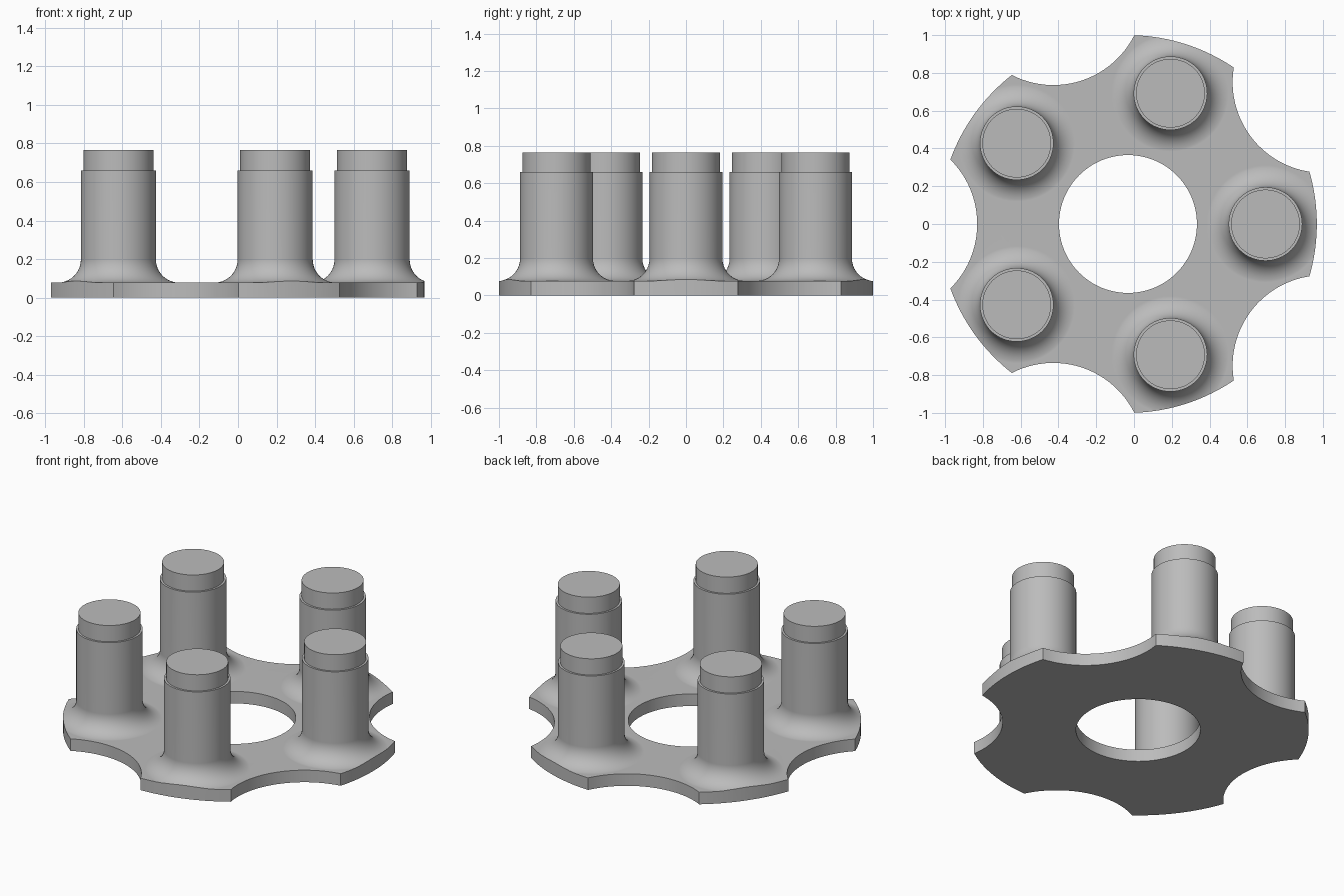
import bpy, bmesh
from math import sin, cos, pi, atan2, radians, acos
from mathutils import Matrix, Vector

if "Cube" in bpy.data.objects:
    bpy.data.objects.remove(bpy.data.objects["Cube"], do_unlink=True)

CENTRE_X = -0.032
COUNT = 5
PLATE_R, PLATE_H, HOLE_R = 1.0, 0.078, 0.365
NOTCH_R, NOTCH_DIST = 0.48, 1.278
POST_DIST, POST_R, TIP_R = 0.728, 0.195, 0.182
SHOULDER_Z, TOP_Z, FILLET = 0.66, 0.765, 0.12
STEP = 2 * pi / COUNT

steel = bpy.data.materials.new("plain grey")
steel.use_nodes = True
grey = (0.5, 0.5, 0.5, 1)
steel.diffuse_color = grey
steel.node_tree.nodes["Principled BSDF"].inputs["Base Color"].default_value = grey


def make_object(name, bm):
    bmesh.ops.recalc_face_normals(bm, faces=bm.faces)
    mesh = bpy.data.meshes.new(name)
    bm.to_mesh(mesh)
    bm.free()
    mesh.materials.append(steel)
    obj = bpy.data.objects.new(name, mesh)
    bpy.context.collection.objects.link(obj)
    return obj


def cylinder(name, radius, z0, z1, sides):
    bm = bmesh.new()
    bmesh.ops.create_cone(bm, cap_ends=True, segments=sides, radius1=radius, radius2=radius,
                          depth=z1 - z0, matrix=Matrix.Translation((0, 0, (z0 + z1) / 2)))
    return make_object(name, bm)


def combine(target, tool, operation):
    mod = target.modifiers.new(operation.lower(), "BOOLEAN")
    mod.operation, mod.solver, mod.object = operation, "EXACT", tool
    bpy.ops.object.select_all(action="DESELECT")
    bpy.context.view_layer.objects.active = target
    target.select_set(True)
    bpy.ops.object.modifier_apply(modifier=mod.name)
    bpy.data.objects.remove(tool, do_unlink=True)


# Scalloped outline: outer arcs alternating with concave notches
def outline_points():
    along = (PLATE_R**2 + NOTCH_DIST**2 - NOTCH_R**2) / (2 * NOTCH_DIST)
    half = acos(along / PLATE_R)              # half angle of a notch at the rim
    tip = Vector((along - NOTCH_DIST, PLATE_R * sin(half)))
    sweep = pi - atan2(tip.y, tip.x)          # half angle of the notch arc
    points = []
    for k in range(COUNT):
        mid = k * STEP
        reach = STEP / 2 - half
        for i in range(17):
            a = mid - reach + 2 * reach * i / 16
            points.append((PLATE_R * cos(a), PLATE_R * sin(a)))
        turn = mid + STEP / 2
        for i in range(1, 24):
            a = turn + pi + sweep * (1 - 2 * i / 24)
            points.append((NOTCH_DIST * cos(turn) + NOTCH_R * cos(a),
                           NOTCH_DIST * sin(turn) + NOTCH_R * sin(a)))
    return points


# Five stepped posts with a flared foot, turned from one profile
def posts():
    foot_z = PLATE_H - 0.0004
    profile = [(0, PLATE_H / 2), (POST_R + FILLET, PLATE_H / 2)]
    for i in range(11):
        a = pi / 2 * i / 10
        profile.append((POST_R + FILLET * (1 - sin(a)), foot_z + FILLET * (1 - cos(a))))
    profile += [(POST_R, SHOULDER_Z), (TIP_R, SHOULDER_Z), (TIP_R, TOP_Z), (0, TOP_Z)]
    bm = bmesh.new()
    for k in range(COUNT):
        place = Matrix.Rotation(k * STEP, 4, "Z") @ Matrix.Translation((POST_DIST, 0, 0))
        verts = [bm.verts.new(place @ Vector((r, 0, z))) for r, z in profile]
        edges = [bm.edges.new(pair) for pair in zip(verts, verts[1:])]
        bmesh.ops.spin(bm, geom=verts + edges, cent=place.translation, axis=(0, 0, 1),
                       angle=2 * pi, steps=64, use_duplicate=False)
    bmesh.ops.remove_doubles(bm, verts=bm.verts, dist=0.00005)
    return make_object("posts", bm)


# Oversized slab with posts, trimmed to the outline
flange = cylinder("flange_with_posts", 1.2, 0, PLATE_H, 64)
combine(flange, posts(), "UNION")

bm = bmesh.new()
face = bm.faces.new([bm.verts.new((x, y, -0.2)) for x, y in outline_points()])
wall = bmesh.ops.extrude_face_region(bm, geom=[face])["geom"]
bmesh.ops.translate(bm, vec=(0, 0, 1.2), verts=[v for v in wall if isinstance(v, bmesh.types.BMVert)])
combine(flange, make_object("outline_trim", bm), "INTERSECT")

# Central bore
combine(flange, cylinder("bore_cutter", HOLE_R, -0.2, 0.4, 96), "DIFFERENCE")

flange.location.x = CENTRE_X
bpy.ops.object.shade_smooth_by_angle(angle=radians(30))
flat = flange.modifiers.new("even_shading", "WEIGHTED_NORMAL")
flat.keep_sharp = True
